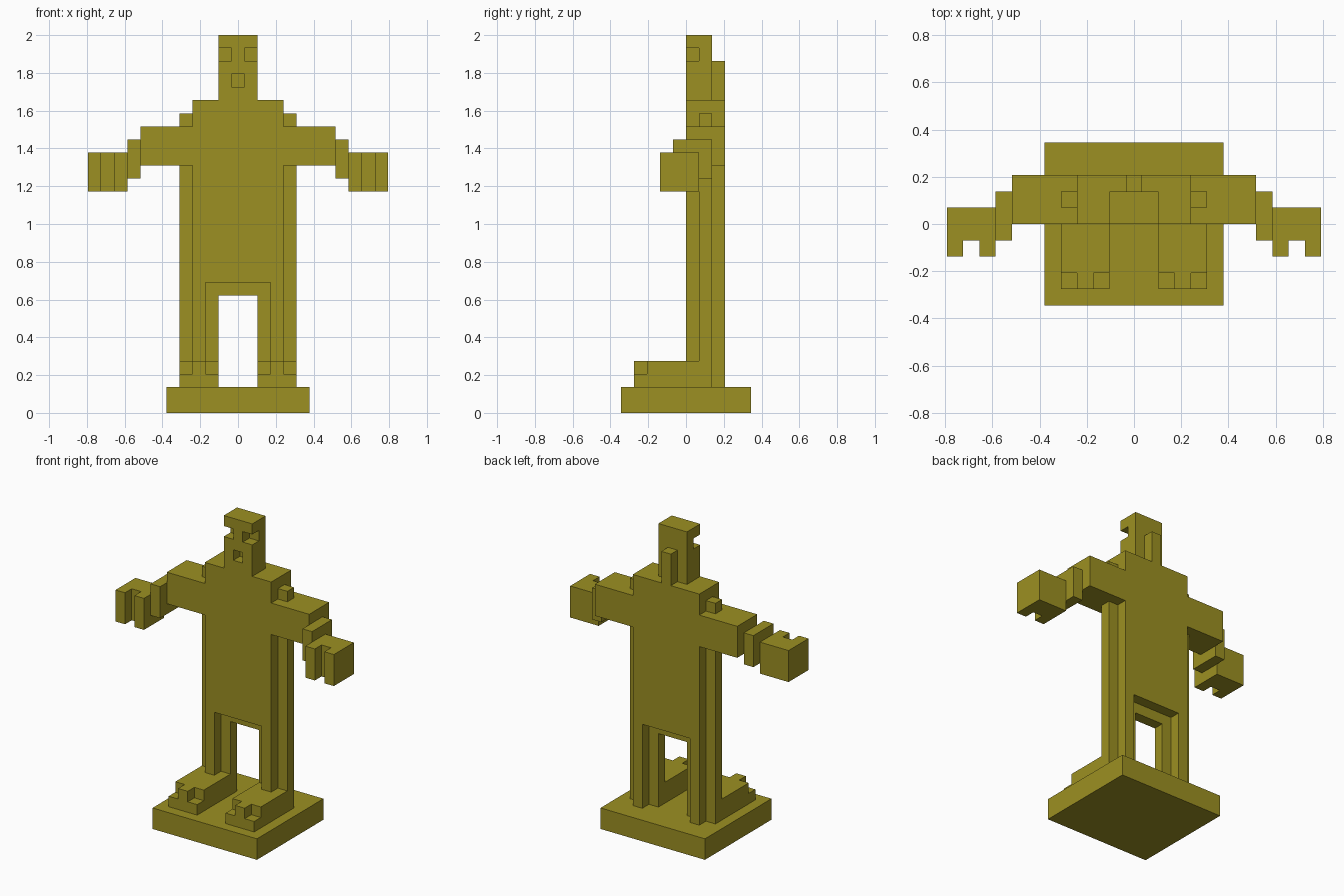
import bpy, bmesh

if "Cube" in bpy.data.objects:
    bpy.data.objects.remove(bpy.data.objects["Cube"], do_unlink=True)

U = 2 / 29  # size of one block; all coordinates below are in blocks

olive = bpy.data.materials.new("olive")
olive.use_nodes = True
colour = (0.333, 0.279, 0.016, 1)
olive.diffuse_color = colour
olive.node_tree.nodes["Principled BSDF"].inputs["Base Color"].default_value = colour


def prism(name, outline, lo, hi, axis, side=1, mirror=False):
    """Extrude an outline: (x, z) along y, or (x, y) along z.
    With mirror, the outline is the +x half and its walls on x = 0 stay open."""
    bm = bmesh.new()

    def ring(d):
        return [bm.verts.new((side * a * U, d * U, b * U) if axis == 'Y'
                             else (side * a * U, b * U, d * U)) for a, b in outline]

    first, last = ring(lo), ring(hi)
    bm.faces.new(first)
    bm.faces.new(last[::-1])
    n = len(outline)
    for i in range(n):
        j = (i + 1) % n
        if mirror and outline[i][0] == 0 and outline[j][0] == 0:
            continue
        bm.faces.new((first[j], first[i], last[i], last[j]))
    # the winding is consistent, so flip everything if the volume is inside out
    area = sum(outline[i][0] * outline[(i + 1) % n][1]
               - outline[(i + 1) % n][0] * outline[i][1] for i in range(n))
    if (area * side > 0) == (axis == 'Z'):
        bmesh.ops.reverse_faces(bm, faces=bm.faces[:])
    mesh = bpy.data.meshes.new(name)
    bm.to_mesh(mesh)
    bm.free()
    mesh.materials.append(olive)
    obj = bpy.data.objects.new(name, mesh)
    bpy.context.collection.objects.link(obj)
    if mirror:
        mod = obj.modifiers.new("Mirror", 'MIRROR')
        mod.merge_threshold = 0.0001
    return obj


def rect(x0, x1, y0, y1):
    return [(x0, y0), (x1, y0), (x1, y1), (x0, y1)]


# Pedestal
prism("base", rect(-5.5, 5.5, -5, 5), 0, 2, 'Z')

# Torso, upper arms and the thick middle strip of each leg
prism("body", [(0, 10), (2.5, 10), (2.5, 2), (3.5, 2), (3.5, 19), (7.5, 19),
               (7.5, 22), (3.5, 22), (3.5, 24), (0, 24)], 0, 3, 'Y', mirror=True)

# Thin core: side ridges, inner legs and shoulder studs
prism("core", [(0, 9), (1.5, 9), (1.5, 2), (4.5, 2), (4.5, 23), (0, 23)],
      1, 2, 'Y', mirror=True)

# Head: solid back, face with eye notches and mouth hole, ridge behind
prism("head_back", rect(-1.5, 1.5, 24, 29), 1, 2, 'Y')
prism("face", [(0, 24), (1.5, 24), (1.5, 27), (0.5, 27), (0.5, 28), (1.5, 28),
               (1.5, 29), (0, 29), (0, 26), (0.5, 26), (0.5, 25), (0, 25)],
      0, 1, 'Y', mirror=True)
prism("head_ridge", rect(-0.5, 0.5, 24, 27), 2, 3, 'Y')

# Forearms, hands and feet
for label, s in (("left", 1), ("right", -1)):
    prism(label + "_forearm", rect(7.5, 8.5, -1, 2), 18, 21, 'Z', s)
    prism(label + "_hand", [(8.5, -2), (9.5, -2), (9.5, -1), (10.5, -1),
                            (10.5, -2), (11.5, -2), (11.5, 1), (8.5, 1)],
          17, 20, 'Z', s)
    prism(label + "_sole", rect(1.5, 4.5, -4, 1), 2, 3, 'Z', s)
    prism(label + "_foot_top", [(1.5, -3), (2.5, -3), (2.5, -4), (3.5, -4),
                                (3.5, -3), (4.5, -3), (4.5, 1), (1.5, 1)],
          3, 4, 'Z', s)
